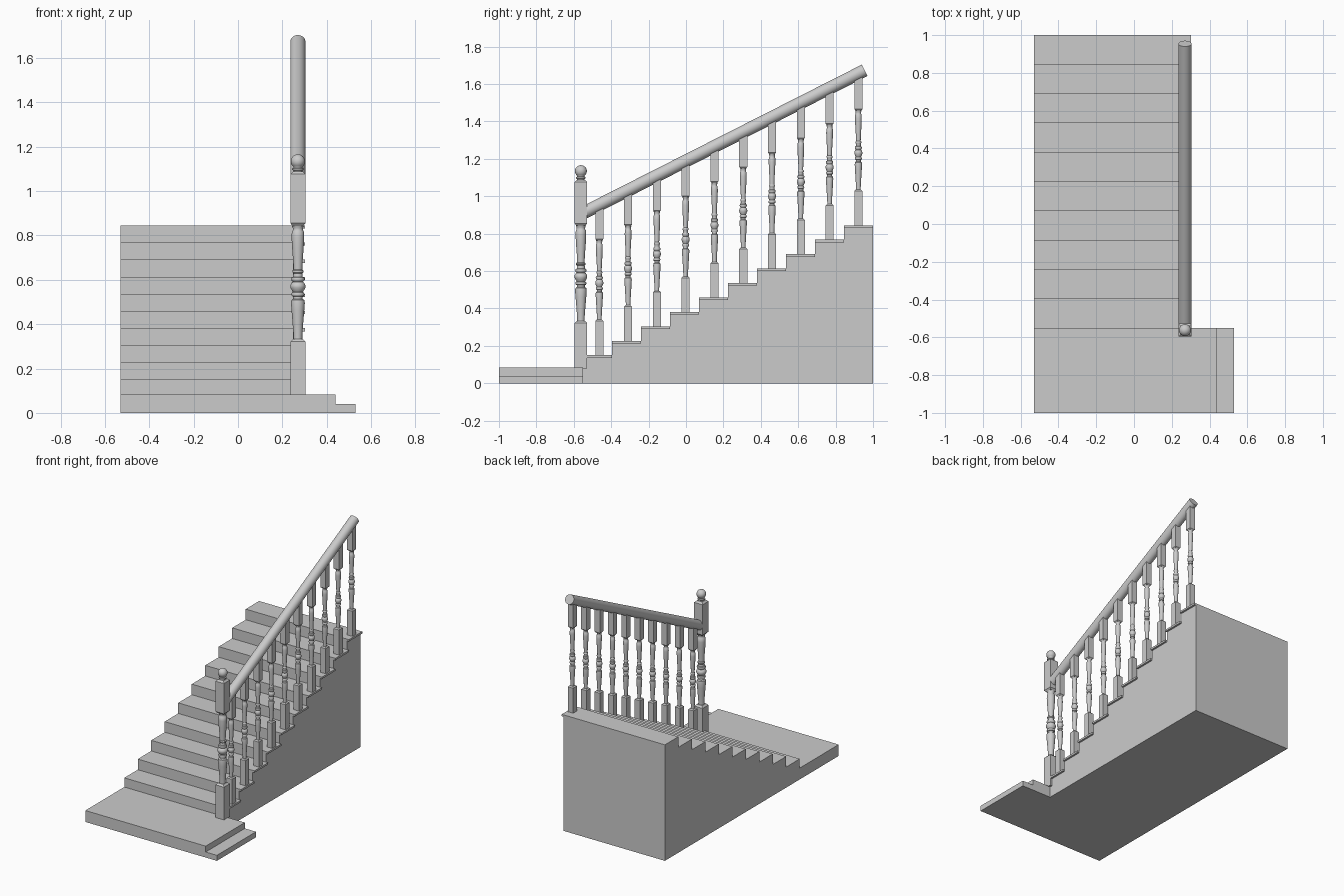
import bpy, bmesh, math
from mathutils import Vector

if "Cube" in bpy.data.objects:
    bpy.data.objects.remove(bpy.data.objects["Cube"])

STEPS, RUN, RISE = 10, 0.1553, 0.0772
Y0, Z0 = -0.552, 0.15            # first riser and first tread height
RAIL_X = 0.27
RAIL_A, RAIL_B = Vector((RAIL_X, -0.55, 0.91)), Vector((RAIL_X, 0.955, 1.673))


def finish(name, bm, smooth=False):
    bmesh.ops.recalc_face_normals(bm, faces=bm.faces)
    me = bpy.data.meshes.new(name)
    bm.to_mesh(me)
    bm.free()
    ob = bpy.data.objects.new(name, me)
    bpy.context.collection.objects.link(ob)
    if smooth:
        bpy.ops.object.select_all(action='DESELECT')
        ob.select_set(True)
        bpy.context.view_layer.objects.active = ob
        bpy.ops.object.shade_smooth_by_angle(angle=math.radians(40))
    return ob


def extrude(name, outline, offset):
    """Prism from a closed outline pushed along offset."""
    bm = bmesh.new()
    a = [bm.verts.new(p) for p in outline]
    b = [bm.verts.new(Vector(p) + Vector(offset)) for p in outline]
    n = len(a)
    bm.faces.new(a)
    bm.faces.new(b)
    for i in range(n):
        bm.faces.new((a[i], a[(i + 1) % n], b[(i + 1) % n], b[i]))
    return finish(name, bm)


def lathe(bm, profile, x, y, sides):
    """Rings of (z, radius); four sides gives a square of that half width."""
    k, turn = (math.sqrt(2), math.pi / 4) if sides == 4 else (1, 0)
    rings = []
    for z, r in profile:
        rings.append([bm.verts.new((x + k * r * math.cos(turn + 2 * math.pi * i / sides),
                                    y + k * r * math.sin(turn + 2 * math.pi * i / sides), z))
                      for i in range(sides)])
    for a, b in zip(rings, rings[1:]):
        for i in range(sides):
            j = (i + 1) % sides
            bm.faces.new((a[i], a[j], b[j], b[i]))
    bm.faces.new(rings[0])
    bm.faces.new(rings[-1])


# turned section: (height fraction, radius relative to block half width)
TURNED = [(0, .58), (.03, .58), (.12, .68), (.25, .84), (.32, .92), (.345, .86), (.355, .62),
          (.375, .62), (.38, .8), (.395, .88), (.41, .8), (.415, .66), (.43, .8), (.455, 1.0),
          (.475, 1.0), (.5, .8), (.505, .66), (.515, .82), (.53, .9), (.545, .82), (.55, .64),
          (.58, .6), (.59, .74), (.605, .74), (.615, .58), (.7, .64), (.8, .76), (.9, .84),
          (.95, .8), (.96, .68), (.98, .68), (1, .8)]


def post(name, y, half, z0, z1, z2, z3, cap=False):
    """Square foot z0-z1, turned shaft z1-z2, square head z2-z3."""
    bm = bmesh.new()
    c = half * 0.35
    lathe(bm, [(z0, half), (z1 - c, half), (z1, half * .65)], RAIL_X, y, 4)
    lathe(bm, [(z1 + t * (z2 - z1), r * half) for t, r in TURNED], RAIL_X, y, 20)
    head = [(z2, half * .7), (z2 + c, half)]
    head += [(z3 - c, half), (z3, half * .65)] if cap else [(z3, half)]
    lathe(bm, head, RAIL_X, y, 4)
    if cap:
        # neck ring and ball finial
        R, zc = 0.032, 1.134
        ball = [(zc + R * math.sin(a), max(R * math.cos(a), .001))
                for a in [math.radians(-50 + 14 * i) for i in range(11)]]
        neck = [(z3 - .01, .02), (z3 + .004, .02), (z3 + .008, .026), (z3 + .014, .026), (z3 + .017, .02)]
        lathe(bm, neck + ball, RAIL_X, y, 24)
    return finish(name, bm, True)


# stepped stair body
outline = [(-0.53, Y0, 0)]
for i in range(STEPS):
    z = Z0 + i * RISE
    outline += [(-0.53, Y0 + i * RUN, z), (-0.53, Y0 + (i + 1) * RUN if i < STEPS - 1 else 1.0, z)]
outline.append((-0.53, 1.0, 0))
extrude("stair_body", outline, (0.817, 0, 0))

# bottom landing with a lower side step
extrude("landing", [(-0.53, -1, 0), (0.53, -1, 0), (0.53, -1, .04), (0.44, -1, .04),
                    (0.44, -1, .083), (-0.53, -1, .083)], (0, 0.45, 0))

# tread ends on the open side, and one baluster per tread
for i in range(STEPS):
    y, z = Y0 + i * RUN, Z0 + i * RISE
    x0, x1 = 0.287, 0.301
    end = 1.0 if i == STEPS - 1 else y + RUN
    extrude(f"tread_end_{i + 1}", [(x0, y, z - .014), (x1, y, z - .014), (x1, y, z), (x0, y, z)],
            (0, end - y, 0))
    by = -0.4635 + i * 0.1539
    t = (by - RAIL_A.y) / (RAIL_B.y - RAIL_A.y)
    post(f"baluster_{i + 1}", by, 0.0215, z, z + .19, z + .613, RAIL_A.lerp(RAIL_B, t).z - .01)

# newel post
post("newel_post", -0.562, 0.034, 0.08, 0.333, 0.843, 1.088, cap=True)

# round handrail
d = RAIL_B - RAIL_A
bm = bmesh.new()
bmesh.ops.create_cone(bm, cap_ends=True, segments=28, radius1=.034, radius2=.034, depth=d.length)
bm.transform(d.to_track_quat('Z', 'Y').to_matrix().to_4x4())
bmesh.ops.translate(bm, verts=bm.verts, vec=(RAIL_A + RAIL_B) / 2)
finish("handrail", bm, True)
